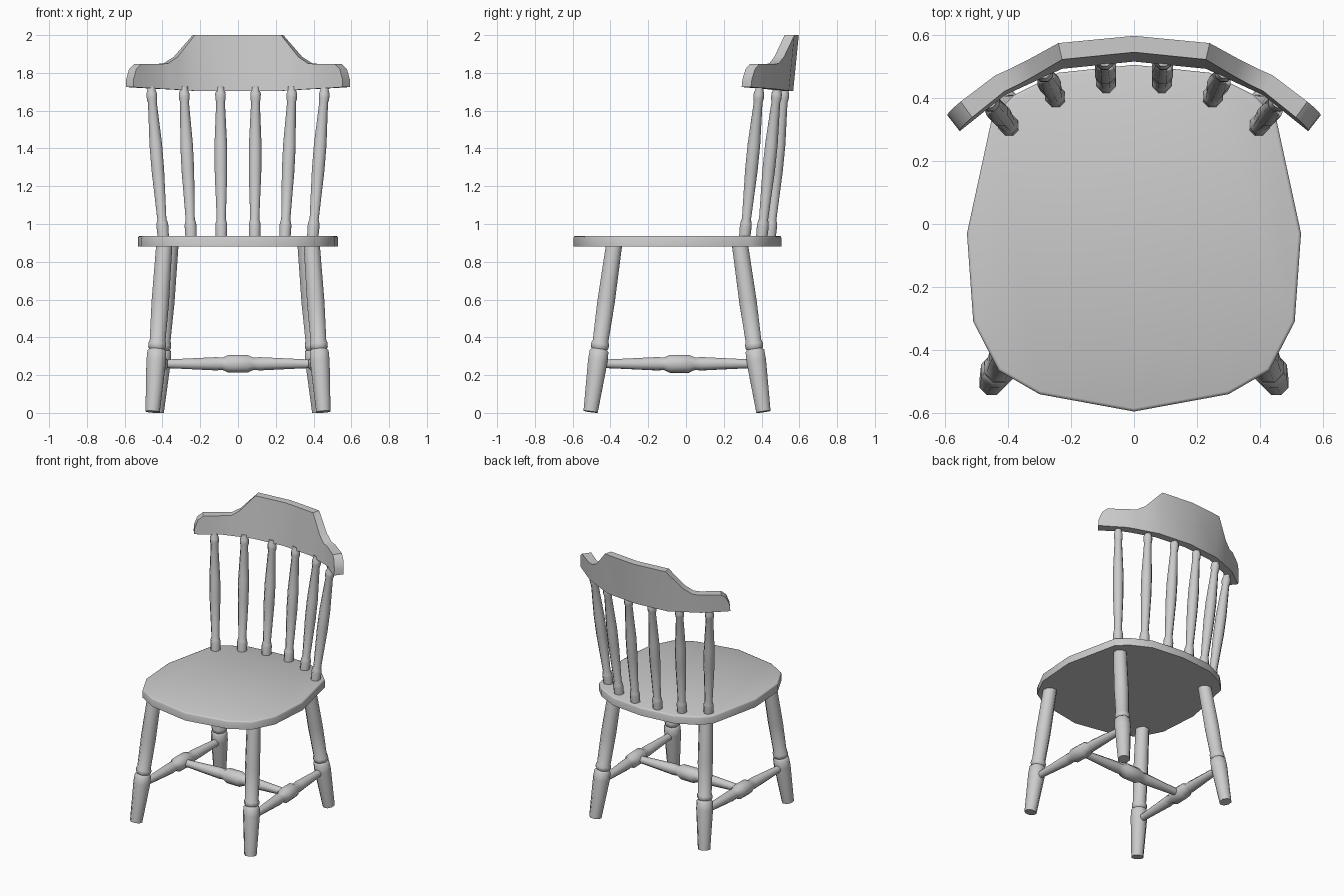
import bpy, bmesh, math
from mathutils import Vector

if "Cube" in bpy.data.objects:
    bpy.data.objects.remove(bpy.data.objects["Cube"])

SIDES = 8


def finish(name, bm, angle):
    bmesh.ops.recalc_face_normals(bm, faces=bm.faces)
    mesh = bpy.data.meshes.new(name)
    bm.to_mesh(mesh)
    bm.free()
    mesh.shade_smooth()
    mesh.set_sharp_from_angle(angle=math.radians(angle))
    obj = bpy.data.objects.new(name, mesh)
    bpy.context.collection.objects.link(obj)
    return obj


def turned(name, start, end, profile):
    """Lathe-turned part: profile is (fraction along axis, radius)."""
    start, end = Vector(start), Vector(end)
    axis = end - start
    rot = Vector((0, 0, 1)).rotation_difference(axis)
    bm = bmesh.new()
    rings = []
    for t, r in profile:
        ring = []
        for i in range(SIDES):
            a = math.tau * (i + 0.5) / SIDES
            p = rot @ Vector((r * math.cos(a), r * math.sin(a), 0))
            ring.append(bm.verts.new(start + axis * t + p))
        rings.append(ring)
    for a, b in zip(rings, rings[1:]):
        for i in range(SIDES):
            j = (i + 1) % SIDES
            bm.faces.new((a[i], a[j], b[j], b[i]))
    bm.faces.new(rings[0])
    bm.faces.new(rings[-1])
    return finish(name, bm, 60)


def lerp(points, x):
    for (x0, *a), (x1, *b) in zip(points, points[1:]):
        if x <= x1:
            break
    k = (x - x0) / (x1 - x0)
    return [p + (q - p) * k for p, q in zip(a, b)]


# Seat: extruded outline with a softened upper rim
half = [(0.30, -0.54), (0.43, -0.465), (0.51, -0.31), (0.53, -0.03),
        (0.45, 0.34), (0.38, 0.41), (0.24, 0.48)]
outline = [(0, -0.595)] + half + [(0, 0.505)] + [(-x, y) for x, y in reversed(half)]
bm = bmesh.new()
base = bm.faces.new([bm.verts.new((x, y, 0.88)) for x, y in outline])
ext = bmesh.ops.extrude_face_region(bm, geom=[base])
top = [v for v in ext["geom"] if isinstance(v, bmesh.types.BMVert)]
bmesh.ops.translate(bm, verts=top, vec=(0, 0, 0.057))
rim = [e for e in bm.edges if all(v.co.z > 0.9 for v in e.verts)]
bmesh.ops.bevel(bm, geom=rim, offset=0.01, segments=2, affect='EDGES', profile=0.5)
finish("seat", bm, 50)

# Legs and stretchers
leg_profile = [(0, 0.041), (0.30, 0.056), (0.36, 0.054), (0.372, 0.044),
               (0.385, 0.051), (0.405, 0.051), (0.42, 0.045), (0.65, 0.050), (1, 0.046)]
rail_profile = [(0, 0.024), (0.08, 0.026), (0.36, 0.038), (0.40, 0.035), (0.44, 0.051),
                (0.56, 0.051), (0.60, 0.035), (0.64, 0.038), (0.92, 0.026), (1, 0.024)]
for s, side in ((-1, "left"), (1, "right")):
    turned(f"front_leg_{side}", (s * 0.452, -0.505, 0.006), (s * 0.39, -0.38, 0.895), leg_profile)
    turned(f"back_leg_{side}", (s * 0.43, 0.41, 0.006), (s * 0.357, 0.285, 0.895), leg_profile)
    turned(f"side_stretcher_{side}", (s * 0.433, -0.45, 0.26), (s * 0.405, 0.38, 0.26), rail_profile)
turned("cross_stretcher", (-0.415, -0.035, 0.26), (0.415, -0.035, 0.26), rail_profile)

# Back spindles
spindle_profile = [(0, 0.032), (0.08, 0.034), (0.10, 0.032), (0.125, 0.026), (0.45, 0.036),
                   (0.62, 0.036), (0.90, 0.025), (0.925, 0.030), (0.955, 0.030), (0.98, 0.023), (1, 0.023)]
spindles = [(0.395, 0.31, 0.460, 0.390), (0.248, 0.40, 0.287, 0.484), (0.088, 0.445, 0.093, 0.522)]
for s, side in ((-1, "left"), (1, "right")):
    for n, (x0, y0, x1, y1) in enumerate(spindles, 1):
        turned(f"spindle_{side}_{n}", (s * x0, y0, 0.925), (s * x1, y1, 1.725), spindle_profile)

# Crest rail: curved board leaning back; columns are (x, bottom z, top z)
columns = [(0, 1.705, 2.0), (0.24, 1.705, 2.0), (0.34, 1.711, 1.885), (0.395, 1.714, 1.85),
           (0.44, 1.716, 1.847), (0.55, 1.722, 1.847), (0.577, 1.724, 1.82), (0.592, 1.725, 1.765)]
# back x, then back y, front x, front y
curve = [(0, 0.597, 0, 0.545), (0.24, 0.574, 0.228, 0.522),
         (0.44, 0.487, 0.41, 0.437), (0.592, 0.372, 0.553, 0.322)]
columns = [(-x, a, b) for x, a, b in reversed(columns[1:])] + columns
bm = bmesh.new()
loops = []
for x, low, high in columns:
    yb, xf, yf = lerp(curve, abs(x))
    xf = math.copysign(xf, x)
    loops.append([bm.verts.new((px, py + 0.1 * (z - 2), z))
                  for px, py, z in ((x, yb, low), (x, yb, high), (xf, yf, high), (xf, yf, low))])
for a, b in zip(loops, loops[1:]):
    for i in range(4):
        j = (i + 1) % 4
        bm.faces.new((a[i], a[j], b[j], b[i]))
bm.faces.new(loops[0])
bm.faces.new(loops[-1])
finish("crest_rail", bm, 32)
